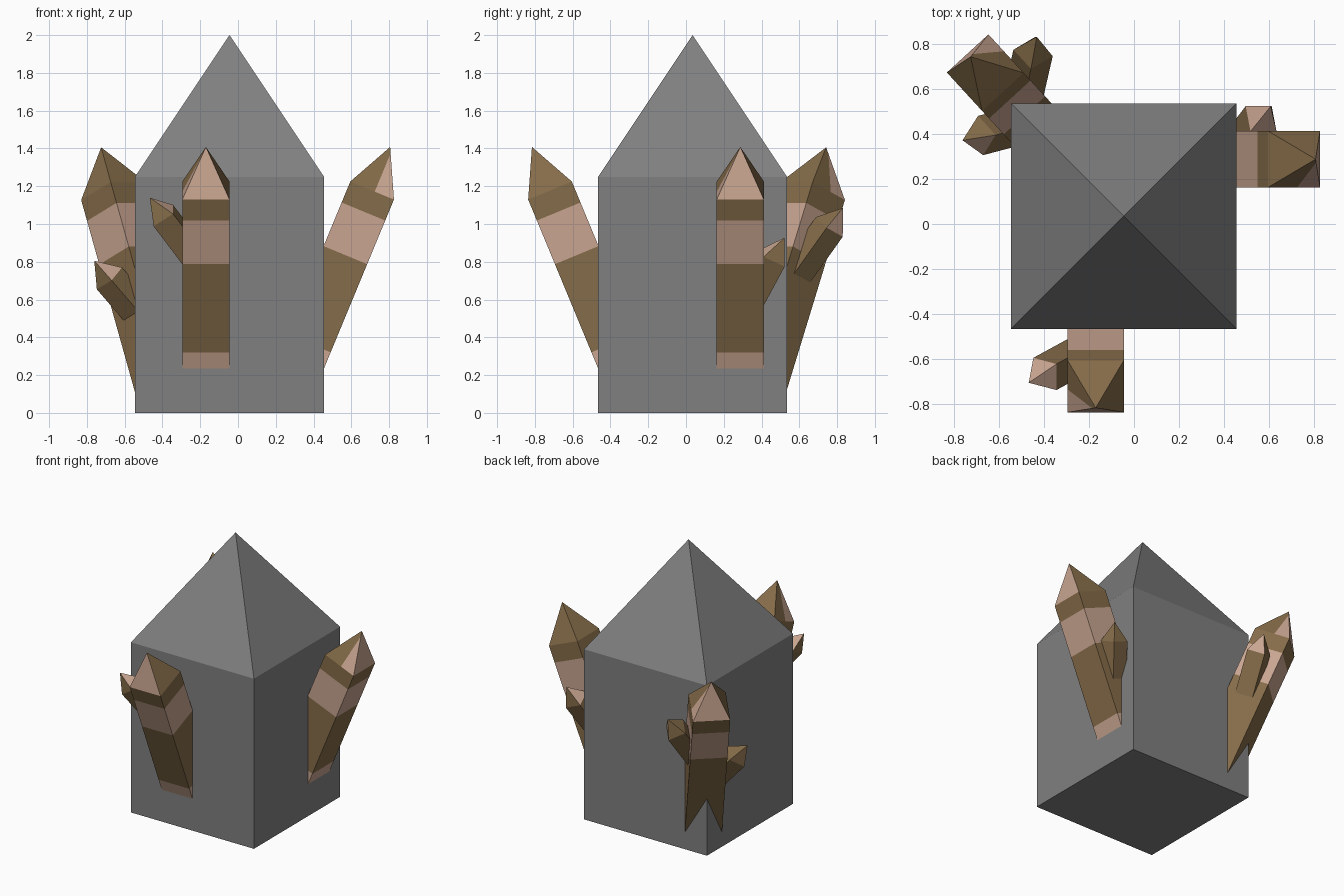
import bpy, bmesh, math
from mathutils import Matrix, Vector

if "Cube" in bpy.data.objects:
    bpy.data.objects.remove(bpy.data.objects["Cube"])


def material(name, rgb):
    m = bpy.data.materials.new(name)
    m.diffuse_color = (*rgb, 1)
    m.use_nodes = True
    m.node_tree.nodes["Principled BSDF"].inputs["Base Color"].default_value = m.diffuse_color
    return m


GREY = material("stone_grey", (0.216, 0.216, 0.216))
BROWN = material("crystal_brown", (0.235, 0.15, 0.067))
PINK = material("crystal_pink", (0.58, 0.375, 0.28))


def spire(name, width, shaft, tip, matrix, mats, cuts=(), rule=None, tip_cut=None):
    """Square shaft ending at local z = 0 with a pyramid tip above it."""
    h = width / 2
    square = [(-h, -h), (h, -h), (h, h), (-h, h)]
    bm = bmesh.new()
    low = [bm.verts.new((x, y, -shaft)) for x, y in square]
    top = [bm.verts.new((x, y, 0)) for x, y in square]
    apex = bm.verts.new((0, 0, tip))
    bm.faces.new(low[::-1])
    for i in range(4):
        j = (i + 1) % 4
        bm.faces.new((low[i], low[j], top[j], top[i]))
        bm.faces.new((top[i], top[j], apex))
    # cut the colour bands into the shaft
    for z in cuts:
        bmesh.ops.bisect_plane(bm, geom=bm.verts[:] + bm.edges[:] + bm.faces[:],
                               plane_co=(0, 0, z), plane_no=(0, 0, 1))
    # cut the colour patch into the clockwise side of the tip
    if tip_cut is not None:
        face = [f for f in bm.faces if f.calc_center_median().z > 0 and f.normal.y < -0.5]
        bm.normal_update()
        face = [f for f in bm.faces if f.calc_center_median().z > 0 and f.normal.y < -0.5]
        edges = list({e for f in face for e in f.edges})
        verts = list({v for f in face for v in f.verts})
        bmesh.ops.bisect_plane(bm, geom=verts + edges + face,
                               plane_co=(tip_cut, 0, 0), plane_no=(1, 0, 0))
    bm.normal_update()
    if rule:
        for f in bm.faces:
            f.material_index = int(rule(f.calc_center_median(), f.normal))
    bm.transform(matrix)
    mesh = bpy.data.meshes.new(name)
    bm.to_mesh(mesh)
    bm.free()
    for m in mats:
        mesh.materials.append(m)
    ob = bpy.data.objects.new(name, mesh)
    bpy.context.collection.objects.link(ob)
    return ob


def big_crystal(name, top_centre, heading, low_band, shoots):
    """Leaning crystal: local x points outward, local z along the shaft."""
    frame = (Matrix.Translation(top_centre) @ Matrix.Rotation(math.radians(heading), 4, 'Z')
             @ Matrix.Rotation(math.radians(22.5), 4, 'Y'))

    def pink(c, n):
        if c.z > 0:  # outer tip face and a patch beside it
            return n.x > 0.5 or (n.y < -0.5 and c.x > 0.015)
        return -0.37 < c.z < -0.12 or (low_band and -1.1 < c.z < -0.875)

    spire(name, 0.25, 1.15, 0.25, frame, (BROWN, PINK),
          (-0.12, -0.37, -0.875), pink, 0.015)

    # half-size shoots growing from the sides
    for k, (side, out, along, lean, pink_tips) in enumerate(shoots):
        a = math.radians(lean)
        axis = Vector((0, side * math.sin(a), math.cos(a)))
        centre = Vector((0, side * out, along)) - axis * 0.125
        m = frame @ Matrix.Translation(centre) @ Matrix.Rotation(-side * a, 4, 'X')

        def tip_rule(c, n, side=side, pink_tips=pink_tips):
            if c.z <= 0:
                return False
            facing = {"outer": n.x, "inner": -n.x, "under": side * n.y, "upper": -side * n.y}
            return any(facing[p] > 0.5 for p in pink_tips)

        spire(f"{name}_shoot_{k + 1}", 0.125, 0.38, 0.125, m, (BROWN, PINK), rule=tip_rule)


# central stone column with pyramid top
spire("stone_column", 1.0, 1.25, 0.75, Matrix.Translation((-0.045, 0.035, 1.25)), (GREY,))

# three leaning crystals; shoots: side, tip distance, tip height, lean, pink tip faces
big_crystal("front_crystal", (-0.17, -0.72, 1.177), 270, True,
            [(-1, 0.297, -0.041, 35, ("inner", "upper"))])
big_crystal("right_crystal", (0.71, 0.2875, 1.177), 0, True,
            [(1, 0.235, -0.27, 26.5, ("inner", "upper"))])
big_crystal("corner_crystal", (-0.66, 0.6715, 1.175), 132.5, False,
            [(1, 0.277, -0.40, 36, ("inner",)),
             (-1, 0.276, -0.097, 29, ("under",))])
